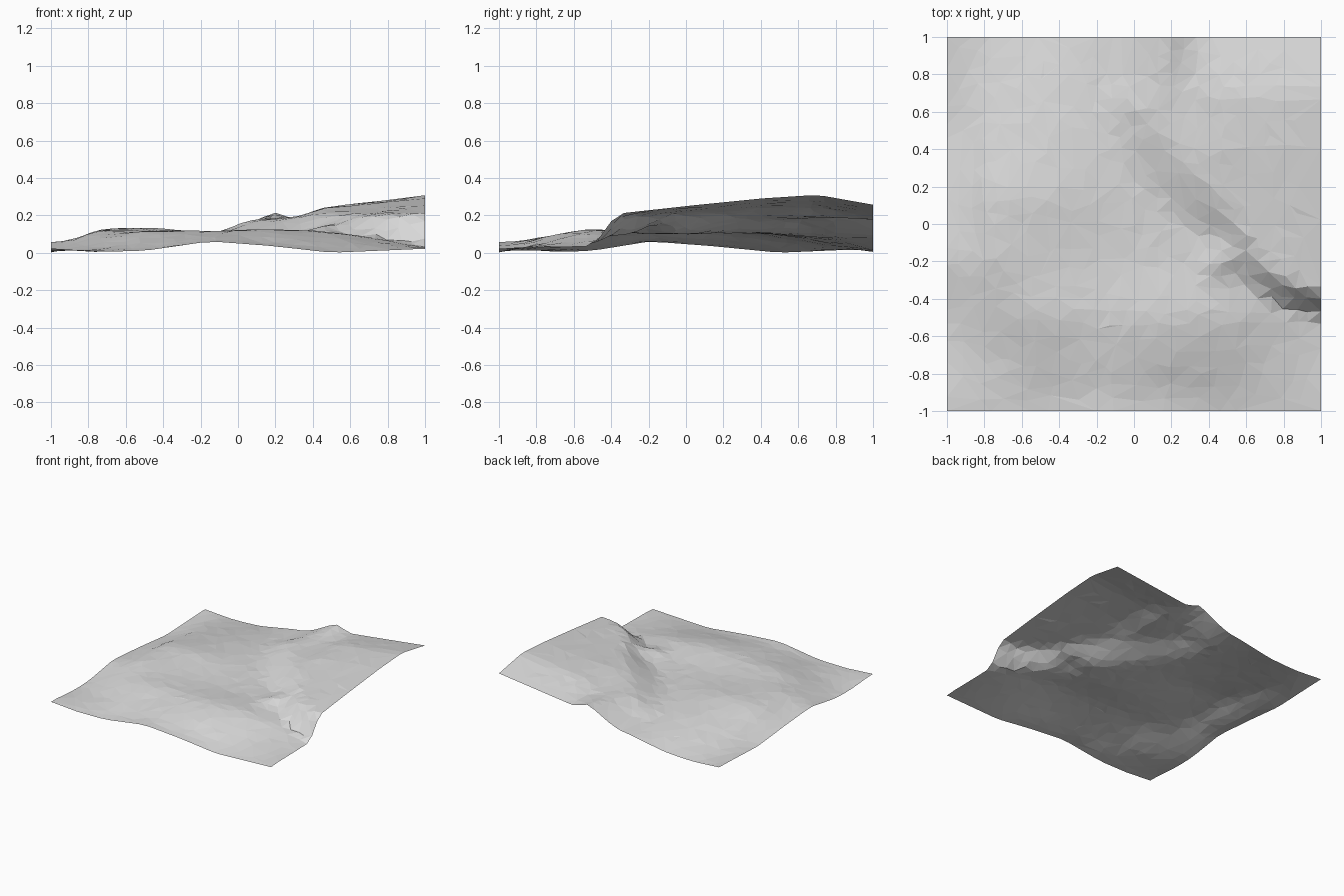
import bpy, bmesh, math, random
from mathutils import Vector

if "Cube" in bpy.data.objects:
    bpy.data.objects.remove(bpy.data.objects["Cube"])

random.seed(4)

# Coarse height samples of the lowland (rows go from front to back)
LOW_X = [-1, -.92, -.75, -.5, -.15, .2, .5, 1]
LOW_Y = [-1, -.93, -.7, -.5, -.2, .15, .5, .75, 1]
LOW = [[.024, .018, .005, .01, .062, .035, .0, .022],
       [.024, .018, .01, .015, .06, .035, .012, .028],
       [.005, .008, .025, .07, .095, .10, .072, .03],
       [.01, .025, .065, .118, .12, .132, .115, .035],
       [.062, .062, .12, .118, .10, .10, .10, .06],
       [.035, .045, .128, .138, .11, .10, .09, .06],
       [.0, .015, .075, .095, .10, .11, .10, .06],
       [.012, .015, .04, .06, .085, .11, .10, .06],
       [.02, .015, .003, .015, .08, .10, .10, .06]]

# Coarse height samples of the raised plateau
TOP_X = [-.1, .2, .32, .45, 1]
TOP_Y = [-.4, 0, .4, .7, 1]
TOP = [[.15, .16, .17, .18, .205],
       [.15, .17, .18, .195, .25],
       [.15, .18, .195, .237, .29],
       [.17, .185, .19, .24, .31],
       [.15, .214, .175, .19, .257]]

# Middle line of the cliff: x, y, half width of the slope
CLIFF = [(1.1, -.46, .07), (.8, -.38, .07), (.65, -.28, .08), (.5, -.08, .10),
         (.25, .17, .14), (.04, .4, .14), (-.06, .62, .13), (.0, .8, .13), (.04, 1.1, .15)]


def locate(axis, v):
    v = min(max(v, axis[0]), axis[-1])
    i = max(k for k in range(len(axis) - 1) if axis[k] <= v)
    return i, (v - axis[i]) / (axis[i + 1] - axis[i])


def sample(xs, ys, table, x, y):
    i, u = locate(xs, x)
    j, v = locate(ys, y)
    a = table[j][i] * (1 - u) + table[j][i + 1] * u
    b = table[j + 1][i] * (1 - u) + table[j + 1][i + 1] * u
    return a * (1 - v) + b * v


def rounded(xs, ys, table, x, y):
    """Sample averaged over a small neighbourhood"""
    rx, ry = min(.05, 1 - abs(x)), min(.05, 1 - abs(y))
    return sum(sample(xs, ys, table, x + i * rx, y + j * ry)
               for i in (-1, 0, 1) for j in (-1, 0, 1)) / 9


def plateau_weight(x, y):
    """0 below the cliff, 1 on top of it"""
    best = None
    p = Vector((x, y))
    for (ax, ay, aw), (bx, by, bw) in zip(CLIFF, CLIFF[1:]):
        a, d = Vector((ax, ay)), Vector((bx - ax, by - ay))
        t = min(max((p - a).dot(d) / d.length_squared, 0), 1)
        off = p - (a + d * t)
        side = -1 if d.x * off.y - d.y * off.x > 0 else 1
        if best is None or off.length < best[0]:
            best = (off.length, side, aw + (bw - aw) * t)
    s = min(max(.5 + .5 * best[0] * best[1] / best[2], 0), 1)
    return s * s * (3 - 2 * s) * .5 + s * .5


def height(x, y):
    w = plateau_weight(x, y)
    low = rounded(LOW_X, LOW_Y, LOW, x, y)
    # rocky mound at the foot of the cliff
    low += .05 * math.exp(-((x - .47) ** 2 + (y + .18) ** 2) / .009)
    return low * (1 - w) + sample(TOP_X, TOP_Y, TOP, x, y) * w


# Terrain sheet: jittered grid lifted to the height field
N = 30
bm = bmesh.new()
bmesh.ops.create_grid(bm, x_segments=N, y_segments=N, size=1)
for v in bm.verts:
    if abs(v.co.x) < .99 and abs(v.co.y) < .99:
        v.co.x += random.uniform(-.015, .015)
        v.co.y += random.uniform(-.015, .015)
for v in bm.verts:
    inner = abs(v.co.x) < .92 and abs(v.co.y) < .92
    v.co.z = max(0, height(v.co.x, v.co.y) + (random.uniform(-.002, .002) if inner else 0))
bmesh.ops.triangulate(bm, faces=bm.faces[:])
bm.normal_update()
for f in bm.faces:
    if f.normal.z < 0:
        f.normal_flip()
mesh = bpy.data.meshes.new("terrain")
bm.to_mesh(mesh)
bm.free()
terrain = bpy.data.objects.new("terrain", mesh)
bpy.context.collection.objects.link(terrain)

# Irregular low-poly facets
dec = terrain.modifiers.new("facets", 'DECIMATE')
dec.ratio = .5

# Plain light grey ground
grey = bpy.data.materials.new("light grey")
grey.diffuse_color = (.7, .7, .7, 1)
grey.use_nodes = True
grey.node_tree.nodes["Principled BSDF"].inputs["Base Color"].default_value = grey.diffuse_color
mesh.materials.append(grey)
